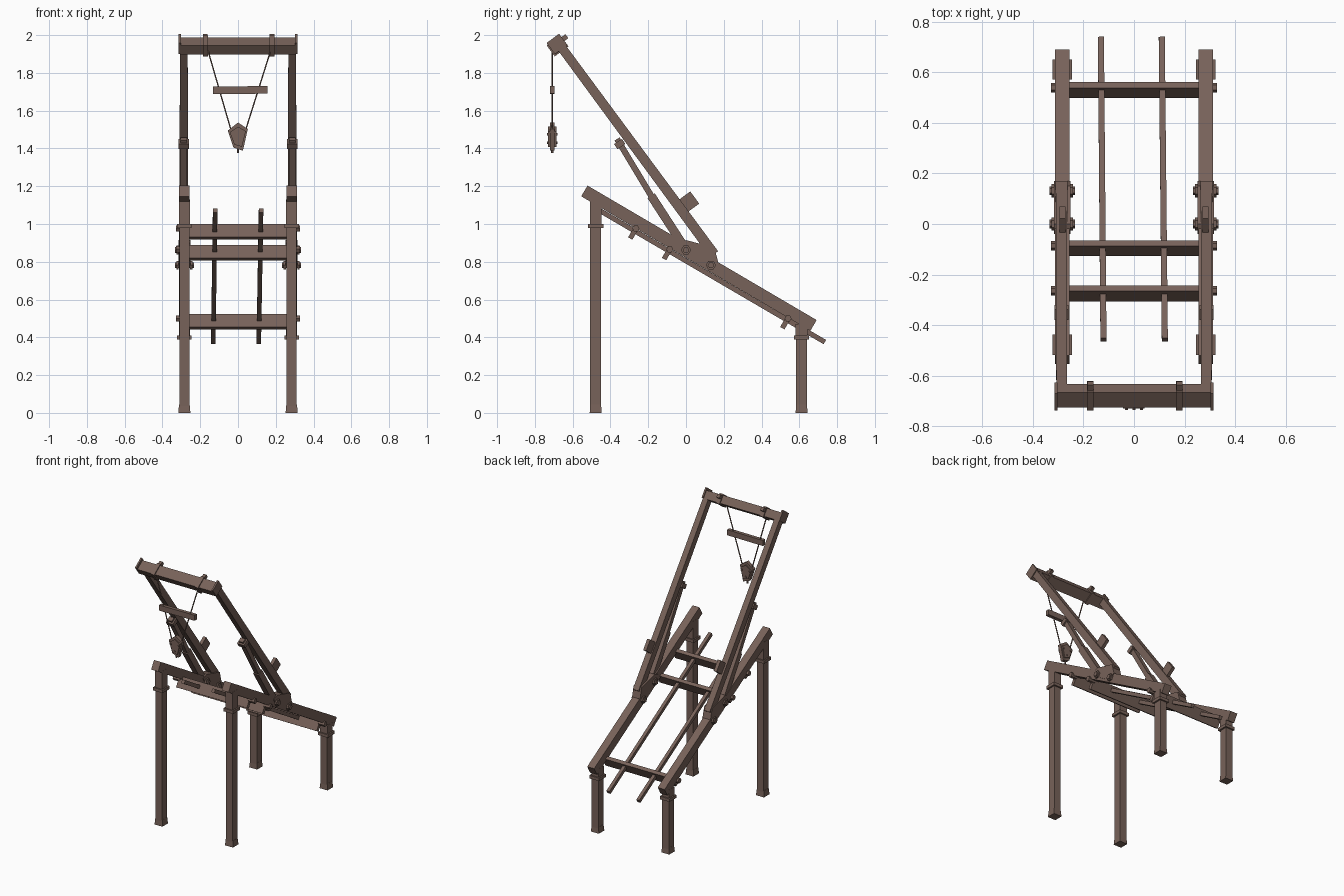
import bpy, bmesh, math
from mathutils import Vector, Matrix

if "Cube" in bpy.data.objects:
    bpy.data.objects.remove(bpy.data.objects["Cube"])

wood = bpy.data.materials.new("weathered brown wood")
wood.diffuse_color = (0.185, 0.122, 0.100, 1)
wood.use_nodes = True
wood.node_tree.nodes["Principled BSDF"].inputs["Base Color"].default_value = wood.diffuse_color


def finish(name, bm):
    bmesh.ops.recalc_face_normals(bm, faces=bm.faces)
    me = bpy.data.meshes.new(name)
    bm.to_mesh(me)
    bm.free()
    me.materials.append(wood)
    ob = bpy.data.objects.new(name, me)
    bpy.context.collection.objects.link(ob)
    return ob


def beam(name, p0, p1, wa, wb, side=(1, 0, 0), taper=1.0, sides=4):
    """Straight bar from p0 to p1; wa is its width along 'side', wb across it."""
    p0, p1 = Vector(p0), Vector(p1)
    d = (p1 - p0).normalized()
    a = Vector(side)
    a = (a - d * a.dot(d)).normalized()
    b = d.cross(a)
    r = 1 / math.cos(math.pi / sides)
    bm = bmesh.new()
    rings = []
    for p, t in ((p0, 1.0), (p1, taper)):
        ring = []
        for i in range(sides):
            g = (i + 0.5) * 2 * math.pi / sides
            ring.append(bm.verts.new(p + (a * wa * math.cos(g) + b * wb * math.sin(g)) * r * t / 2))
        rings.append(ring)
    for i in range(sides):
        j = (i + 1) % sides
        bm.faces.new((rings[0][i], rings[0][j], rings[1][j], rings[1][i]))
    bm.faces.new(rings[0])
    bm.faces.new(rings[1])
    return finish(name, bm)


def slab(name, pts, axis, lo, hi):
    """Polygon extruded along x (pts are y,z) or along y (pts are x,z)."""
    bm = bmesh.new()
    put = (lambda p, t: (t, p[0], p[1])) if axis == 'x' else (lambda p, t: (p[0], t, p[1]))
    A = [bm.verts.new(put(p, lo)) for p in pts]
    B = [bm.verts.new(put(p, hi)) for p in pts]
    for i in range(len(pts)):
        j = (i + 1) % len(pts)
        bm.faces.new((A[i], A[j], B[j], B[i]))
    bm.faces.new(A)
    bm.faces.new(B)
    return finish(name, bm)


# directions of the sloping bed and the leaning arms (y, z plane)
bed = Vector((0, 1.215, -0.715)).normalized()
bed_up = Vector((0, -bed.z, bed.y))
arm = Vector((0, -0.593, 0.805)).normalized()
arm_n = Vector((0, arm.z, -arm.y))

for s, tag in ((-1, "left"), (1, "right")):
    x = 0.284 * s

    # posts with flared feet and collars
    for part, y, top, collar in (("front", -0.478, 1.13, 0.99), ("back", 0.612, 0.47, 0.40)):
        beam(f"{part}_post_{tag}", (x, y, 0.03), (x, y, top), 0.054, 0.058)
        beam(f"{part}_foot_{tag}", (x, y, 0), (x, y, 0.045), 0.064, 0.064, taper=0.88)
        beam(f"{part}_collar_{tag}", (x, y, collar - 0.012), (x, y, collar + 0.01), 0.078, 0.08)
        beam(f"{part}_post_head_{tag}", (x, y, collar), (x, y, top), 0.058, 0.062)

    # sloping side rail
    beam(f"side_rail_{tag}", (x, -0.538, 1.175), (x, 0.675, 0.463), 0.056, 0.066)

    # leaning arm, two-stage brace and clamp
    ax = 0.287 * s
    beam(f"arm_{tag}", (ax, 0.148, 0.84), (ax, -0.665, 1.943), 0.046, 0.054, taper=0.9)
    beam(f"brace_lower_{tag}", (ax, -0.01, 0.88), (ax, -0.185, 1.15), 0.044, 0.046)
    beam(f"brace_upper_{tag}", (ax, -0.18, 1.142), (ax, -0.365, 1.45), 0.036, 0.032)
    beam(f"brace_clamp_{tag}", (ax, -0.342, 1.41), (ax, -0.36, 1.437), 0.056, 0.05)

    # pivot bracket and hexagonal bolts
    slab(f"pivot_bracket_{tag}",
         [(-0.04, 0.90), (0.0, 0.915), (0.15, 0.875), (0.17, 0.80), (0.12, 0.77), (-0.01, 0.85)],
         'x', x - 0.032, x + 0.032)
    for k, (y, z) in enumerate(((0.0, 0.862), (0.132, 0.782))):
        beam(f"bolt_{tag}_{k}", (x - 0.05, y, z), (x + 0.05, y, z), 0.03, 0.03, (0, 0, 1), sides=6)
        for e in (-1, 1):
            beam(f"bolt_head_{tag}_{k}_{e}", (x + e * 0.03, y, z), (x + e * 0.042, y, z),
                 0.046, 0.046, (0, 0, 1), sides=6)

    # stop block standing on the back of the arm
    c = Vector((x, 0.012, 1.115))
    beam(f"stop_block_{tag}", c - arm * 0.04, c + arm * 0.04, 0.024, 0.085)

    # end cap of the top beam
    m = Vector((0.308 * s, -0.683, 1.953))
    beam(f"beam_cap_{tag}", m - arm * 0.037, m + arm * 0.037, 0.012, 0.082)

# top cross beam
beam("top_beam", (-0.305, -0.68, 1.943), (0.305, -0.68, 1.943), 0.074, 0.058, arm_n)

# straps around the top beam with a knot on the back
for k, x in enumerate((-0.173, 0.18)):
    c = Vector((x, -0.68, 1.943))
    beam(f"beam_strap_{k}", c - arm * 0.036, c + arm * 0.036, 0.026, 0.09)
    q = c + arm_n * 0.058 + arm * 0.012
    beam(f"strap_knot_{k}", q - arm_n * 0.025, q + arm_n * 0.012, 0.024, 0.026)

# cross boards set on edge, with peg ends outside the rails
for k, (y, z) in enumerate(((-0.275, 0.958), (-0.096, 0.849), (0.53, 0.483))):
    beam(f"cross_board_{k}", (-0.285, y, z), (0.285, y, z), 0.026, 0.08, bed)
    for s in (-1, 1):
        q = Vector((0, y, z)) + bed_up * 0.02
        beam(f"board_peg_{k}_{s}", (0.27 * s, q.y, q.z), (0.328 * s, q.y, q.z),
             0.032, 0.032, bed, sides=6)

# long sloping rods through the boards
for k, (xa, xb) in enumerate(((-0.121, -0.131), (0.122, 0.110))):
    beam(f"long_rod_{k}", (xa, -0.458, 1.072), (xb, 0.735, 0.375), 0.024, 0.026)

# ropes and spreader bar
Y = -0.708
for k, (xa, xb) in enumerate(((-0.158, -0.035), (0.172, 0.038))):
    beam(f"rope_{k}", (xa, Y, 1.915), (xb, Y, 1.49), 0.007, 0.007, sides=6)
beam("spreader_bar", (-0.133, Y, 1.708), (0.155, Y, 1.71), 0.04, 0.026, (0, 0, 1))

# hanging weight: shield plate, rim plates, pins and hook
shield = [(0.0, 1.537), (0.052, 1.503), (0.026, 1.388), (-0.024, 1.405), (-0.054, 1.495)]
slab("hanging_weight", shield, 'y', Y - 0.013, Y + 0.013)
inner = [(px * 0.8, 1.46 + (pz - 1.46) * 0.72) for px, pz in shield]
slab("weight_rim", inner, 'y', Y - 0.022, Y + 0.022)
for k, (x, z) in enumerate(((-0.03, 1.475), (0.03, 1.475), (0.0, 1.43))):
    beam(f"weight_pin_{k}", (x, Y - 0.028, z), (x, Y + 0.028, z), 0.012, 0.012, sides=6)
beam("weight_hook", (0.0, Y, 1.40), (0.0, Y, 1.376), 0.01, 0.01, sides=6)
